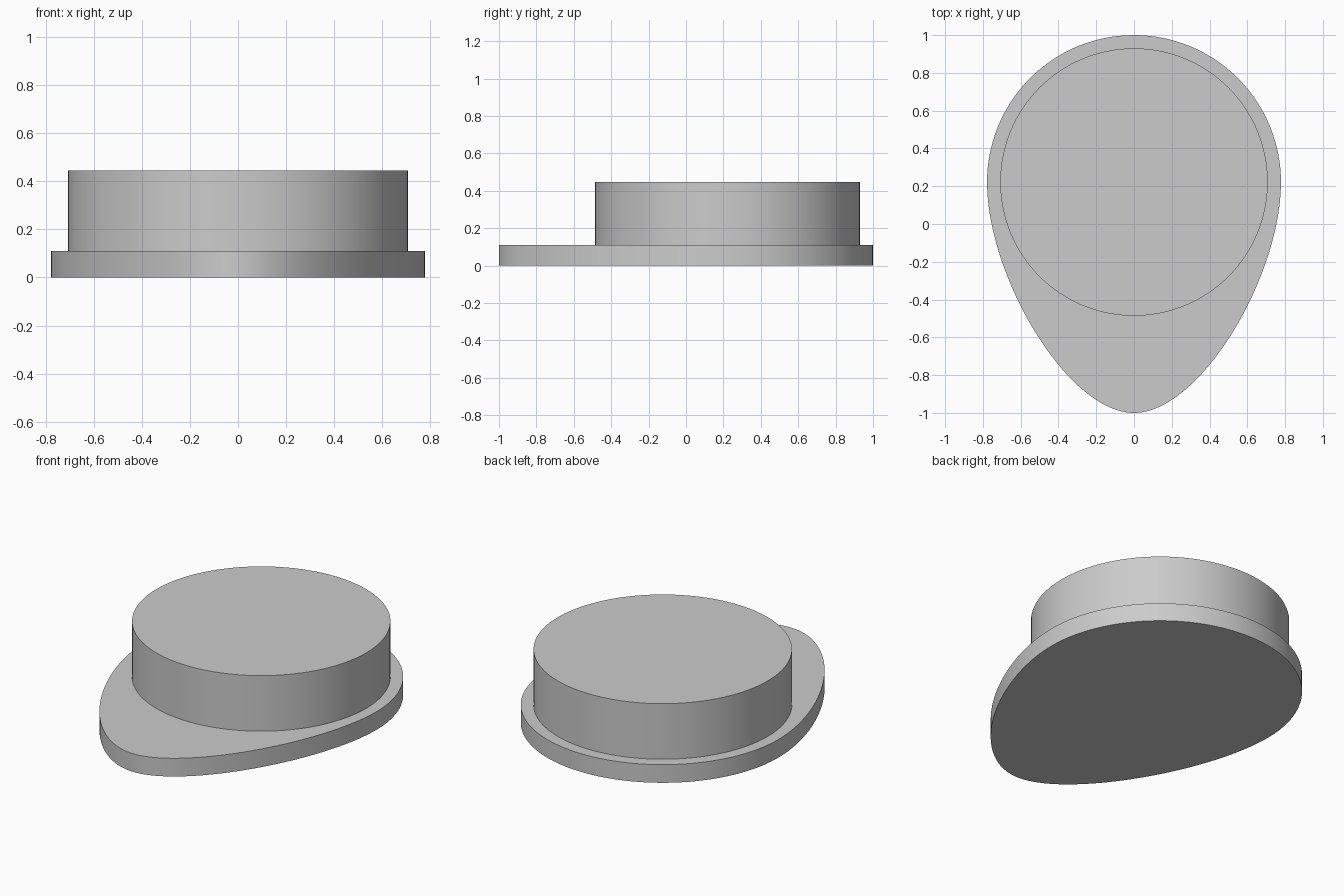
import bpy, bmesh, math
from mathutils import Vector
from mathutils.geometry import interpolate_bezier

if "Cube" in bpy.data.objects:
    bpy.data.objects.remove(bpy.data.objects["Cube"])

CY = 0.222   # shared centre of the round end and the drum


def extrude_outline(name, outline, z0, z1):
    bm = bmesh.new()
    face = bm.faces.new([bm.verts.new((x, y, z0)) for x, y in outline])
    top = bmesh.ops.extrude_face_region(bm, geom=[face], use_keep_orig=True)
    verts = [v for v in top["geom"] if isinstance(v, bmesh.types.BMVert)]
    bmesh.ops.translate(bm, verts=verts, vec=(0, 0, z1 - z0))
    bmesh.ops.recalc_face_normals(bm, faces=bm.faces)
    mesh = bpy.data.meshes.new(name)
    bm.to_mesh(mesh)
    bm.free()
    obj = bpy.data.objects.new(name, mesh)
    bpy.context.collection.objects.link(obj)
    bpy.ops.object.select_all(action='DESELECT')
    obj.select_set(True)
    bpy.context.view_layer.objects.active = obj
    bpy.ops.object.shade_smooth_by_angle(angle=math.radians(30))
    return obj


def arc(radius, start, end, steps):
    return [(radius * math.cos(a), CY + radius * math.sin(a))
            for a in (start + (end - start) * i / steps for i in range(steps))]


# Egg-shaped base: semicircle at the back, tapered rounded tip at the front
R = 0.778
side = [(p.x, p.y) for p in interpolate_bezier(
    Vector((-R, CY)), Vector((-R, CY - 0.5)),
    Vector((-0.35, -1)), Vector((0, -1)), 49)]
egg = arc(R, 0, math.pi, 64) + side + [(-x, y) for x, y in side[-2:0:-1]]
extrude_outline("egg_base", egg, 0, 0.11)

# Round drum standing on the base
extrude_outline("round_drum", arc(0.708, 0, math.tau, 128), 0.11, 0.446)
